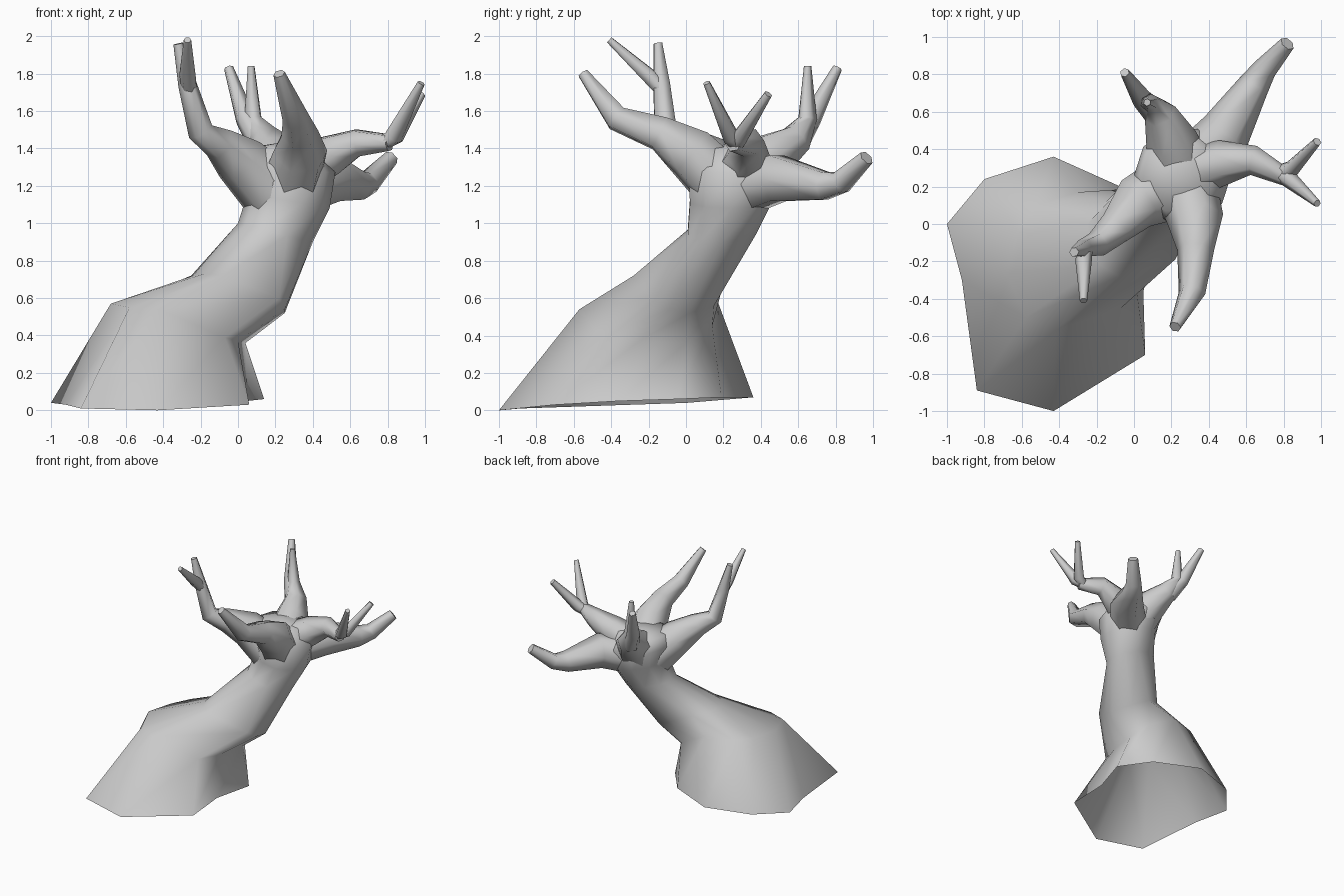
import bpy, bmesh, math
from mathutils import Vector

cube = bpy.data.objects.get("Cube")
if cube:
    bpy.data.objects.remove(cube, do_unlink=True)

GREY = (0.6, 0.6, 0.6, 1)
bark = bpy.data.materials.new("grey bark")
bark.use_nodes = True
bark.diffuse_color = GREY
bark.node_tree.nodes["Principled BSDF"].inputs["Base Color"].default_value = GREY


def loft(name, rings, tip=None):
    """Skin a list of equal point rings, closing the end with a cap or a tip."""
    bm = bmesh.new()
    loops = [[bm.verts.new(p) for p in ring] for ring in rings]
    n = len(loops[0])
    for low, high in zip(loops, loops[1:]):
        for i in range(n):
            j = (i + 1) % n
            bm.faces.new((low[i], low[j], high[j], high[i]))
    if tip:
        top = bm.verts.new(tip)
        for i in range(n):
            bm.faces.new((loops[-1][i], loops[-1][(i + 1) % n], top))
    else:
        bm.faces.new(loops[-1])
    mesh = bpy.data.meshes.new(name)
    bm.to_mesh(mesh)
    bm.free()
    mesh.materials.append(bark)
    obj = bpy.data.objects.new(name, mesh)
    bpy.context.collection.objects.link(obj)
    bpy.ops.object.select_all(action="DESELECT")
    obj.select_set(True)
    bpy.context.view_layer.objects.active = obj
    bpy.ops.object.shade_smooth_by_angle(angle=math.radians(80))


def oval(x, y, z, rx, ry, tilt, sides=10):
    """Trunk ring that drops by tilt towards +x."""
    ring = []
    for i in range(sides):
        a = math.tau * i / sides
        c, s = math.cos(a), math.sin(a)
        ring.append((x + rx * c, y + ry * s, z - tilt * c))
    return ring


def limb(name, path, sides=6):
    """Tapered tube along (x, y, z, radius) stations."""
    pts = [Vector(p[:3]) for p in path]
    rings = []
    for k, p in enumerate(pts):
        d = pts[min(k + 1, len(pts) - 1)] - pts[max(k - 1, 0)]
        d.normalize()
        # keep a steady sideways axis along the whole limb
        if k == 0:
            u = d.cross(Vector((0, 0, 1))).normalized()
        u = (u - d * u.dot(d)).normalized()
        v = d.cross(u)
        r = path[k][3]
        rings.append([p + r * (u * math.cos(math.tau * i / sides)
                               + v * math.sin(math.tau * i / sides))
                      for i in range(sides)])
    loft(name, rings)


# Trunk: wide open root flare, shoulder and bend, then neck and crown
flare = [(.14, -.05, .06), (-.05, .19, .07), (-.43, .36, .07), (-.8, .24, .06),
         (-1, 0, .04), (-.92, -.3, .03), (-.84, -.89, .01), (-.43, -1, 0),
         (.06, -.7, .03), (.05, -.36, .05)]
shoulder = [(.04, 0, .36), (-.05, .14, .45), (-.3, .17, .58), (-.53, .1, .58),
            (-.62, -.04, .57), (-.68, -.26, .57), (-.58, -.5, .55),
            (-.42, -.57, .54), (-.07, -.45, .39), (0, -.25, .37)]
bend = [(.25, .02, .52), (.15, .15, .56), (0, .19, .64), (-.15, .12, .7),
        (-.25, 0, .72), (-.24, -.12, .72), (-.18, -.22, .73),
        (-.08, -.28, .72), (.22, -.19, .6), (.25, -.09, .54)]
loft("trunk", [flare, shoulder, bend,
               oval(.2, .19, .95, .2, .19, .05),
               oval(.27, .24, 1.12, .22, .23, .04),
               oval(.26, .26, 1.29, .26, .26, .02),
               oval(.23, .26, 1.4, .2, .2, 0)], tip=(.22, .27, 1.43))

# Main limbs spreading from the crown, rooted deep inside it
limb("back_left_limb", [(.3, .3, 1.18, .15), (.49, .49, 1.24, .14),
                        (.64, .74, 1.2, .085), (.7, .83, 1.22, .065),
                        (.82, .965, 1.35, .042)])
limb("left_limb", [(.28, .27, 1.25, .14), (.48, .33, 1.36, .12),
                   (.64, .34, 1.43, .08), (.81, .25, 1.43, .048)])
limb("front_limb", [(.27, .22, 1.18, .17), (.33, .02, 1.38, .15),
                    (.33, -.14, 1.48, .1), (.31, -.37, 1.56, .073),
                    (.22, -.55, 1.8, .032)])
limb("right_limb", [(.2, .2, 1.15, .18), (.01, .11, 1.34, .145),
                    (-.1, -.02, 1.43, .095), (-.2, -.11, 1.49, .07),
                    (-.27, -.13, 1.74, .05), (-.32, -.15, 1.96, .026)])
limb("back_limb", [(.25, .27, 1.2, .17), (.2, .45, 1.36, .14),
                   (.14, .59, 1.45, .09), (.08, .65, 1.56, .05),
                   (.07, .65, 1.84, .02)])

# Thin twigs at the forks
limb("left_twig_back", [(.76, .27, 1.42, .04), (.84, .29, 1.46, .048),
                        (.98, .44, 1.69, .024)])
limb("left_twig_front", [(.76, .28, 1.42, .04), (.83, .24, 1.46, .048),
                         (.98, .11, 1.75, .02)])
limb("right_twig", [(-.26, -.12, 1.7, .04), (-.27, -.2, 1.79, .044),
                    (-.27, -.41, 1.98, .02)])
limb("back_twig", [(.12, .59, 1.43, .07), (.04, .67, 1.56, .055),
                   (-.05, .81, 1.83, .026)])
